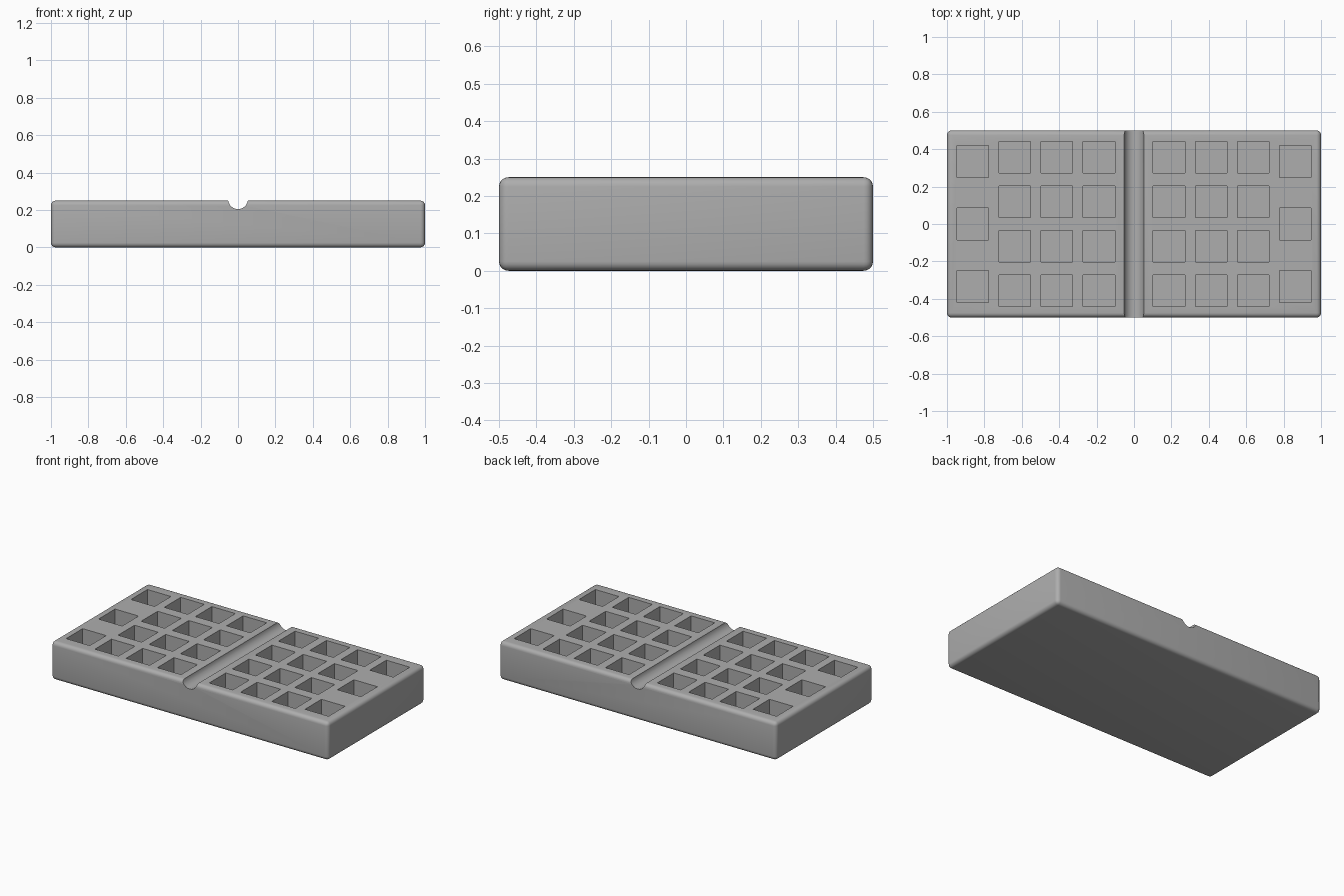
import bpy, bmesh, math

if "Cube" in bpy.data.objects:
    bpy.data.objects.remove(bpy.data.objects["Cube"])

TOP, POCKET, DEPTH = 0.25, 0.17, 0.18

grey = bpy.data.materials.new("stone_grey")
grey.diffuse_color = (0.42, 0.42, 0.42, 1)
grey.use_nodes = True
grey.node_tree.nodes["Principled BSDF"].inputs["Base Color"].default_value = grey.diffuse_color


def make(name, bm):
    bmesh.ops.recalc_face_normals(bm, faces=bm.faces)
    mesh = bpy.data.meshes.new(name)
    bm.to_mesh(mesh)
    bm.free()
    mesh.materials.append(grey)
    obj = bpy.data.objects.new(name, mesh)
    bpy.context.collection.objects.link(obj)
    return obj


def add_box(bm, centre, size):
    verts = bmesh.ops.create_cube(bm, size=1)["verts"]
    bmesh.ops.scale(bm, vec=size, verts=verts)
    bmesh.ops.translate(bm, vec=centre, verts=verts)


# Solid tray block with rounded edges
bm = bmesh.new()
add_box(bm, (0, 0, TOP / 2), (2, 1, TOP))
bmesh.ops.bevel(bm, geom=bm.edges[:], offset=0.025, segments=5,
                profile=0.5, affect='EDGES')
tray = make("tray", bm)

# Square pockets: a column of three at each end, three columns of four inside
bm = bmesh.new()
columns = [(0.862, (-0.334, 0, 0.334))]
columns += [(x, (-0.357, -0.119, 0.119, 0.357)) for x in (0.187, 0.413, 0.638)]
for x, rows in columns:
    for side in (-1, 1):
        for y in rows:
            add_box(bm, (side * x, y, TOP - DEPTH / 2 + 0.05),
                    (POCKET, POCKET, DEPTH + 0.1))
pockets = make("pocket_cutter", bm)

# Round groove across the middle
bm = bmesh.new()
bmesh.ops.create_cone(bm, cap_ends=True, segments=48, radius1=0.053,
                      radius2=0.053, depth=1.2)
groove = make("groove_cutter", bm)
groove.rotation_euler.x = math.pi / 2
groove.location.z = TOP + 0.008

for cutter in (pockets, groove):
    cutter.hide_render = True
    cutter.display_type = 'WIRE'
    mod = tray.modifiers.new(cutter.name, 'BOOLEAN')
    mod.operation = 'DIFFERENCE'
    mod.solver = 'EXACT'
    mod.object = cutter

# Apply the cuts, remove the cutters, smooth the rounded faces
bpy.context.view_layer.objects.active = tray
tray.select_set(True)
for mod in list(tray.modifiers):
    bpy.ops.object.modifier_apply(modifier=mod.name)
for cutter in (pockets, groove):
    bpy.data.objects.remove(cutter)
bpy.ops.object.shade_smooth_by_angle(angle=math.radians(30))
